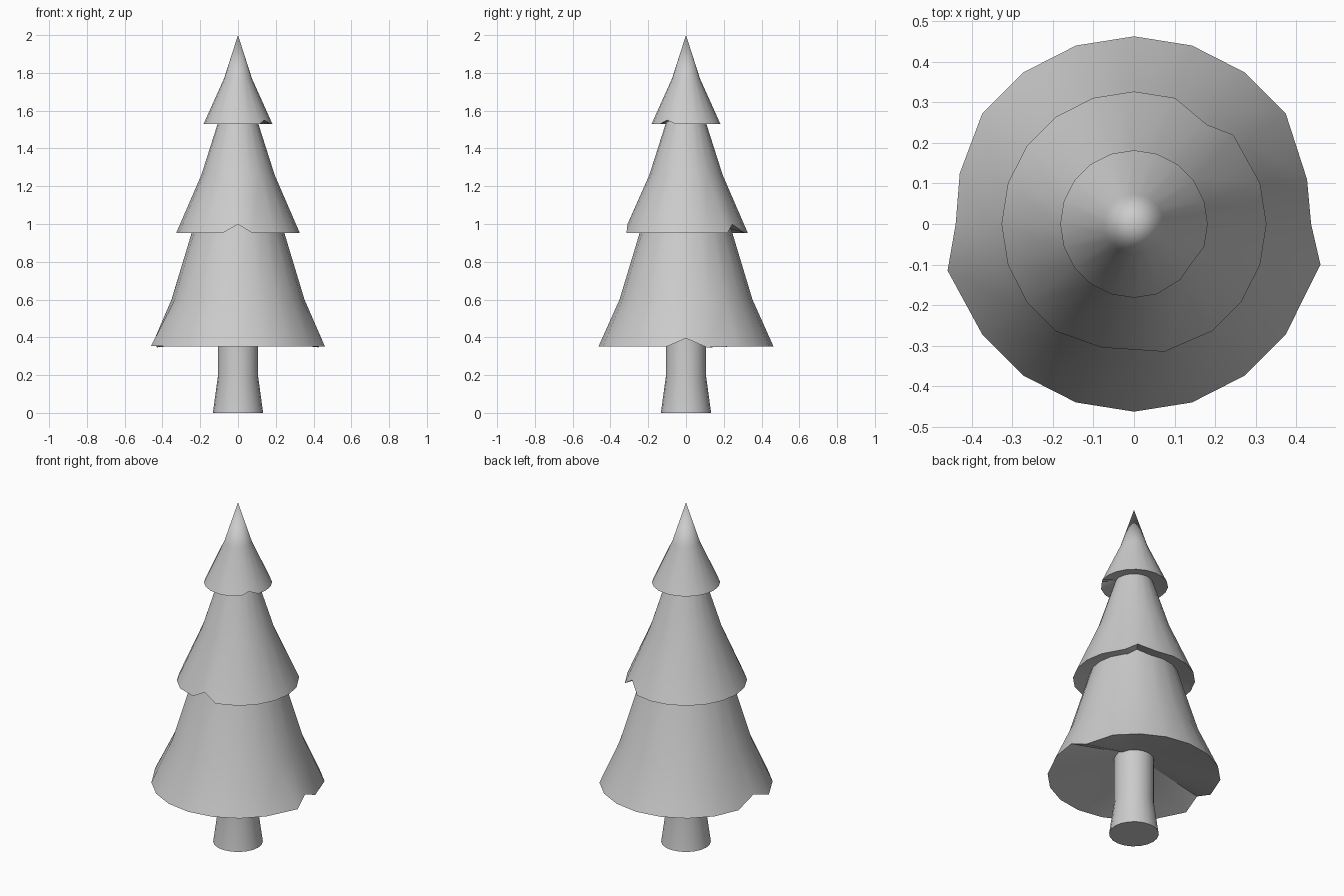
import bpy, bmesh, math

if "Cube" in bpy.data.objects:
    bpy.data.objects.remove(bpy.data.objects["Cube"])

SIDES = 20


def lathe(name, rings, nicks={}, tip=None, under=None):
    """Stack rings (radius, z); nicks move rim vertices: index -> (x, y, z)."""
    bm = bmesh.new()
    loops = []
    for k, (r, z) in enumerate(rings):
        loop = []
        for i in range(SIDES):
            a = 2 * math.pi * i / SIDES
            co = (r * math.cos(a), r * math.sin(a), z)
            if k == 0:
                co = nicks.get(i, co)
            loop.append(bm.verts.new(co))
        loops.append(loop)
    for lo, hi in zip(loops, loops[1:]):
        for i in range(SIDES):
            j = (i + 1) % SIDES
            bm.faces.new((lo[i], lo[j], hi[j], hi[i]))
    # Close each end with a fan to a point, or a flat cap
    for loop, z in ((loops[0], under), (loops[-1], tip)):
        if z is None:
            bm.faces.new(loop)
        else:
            c = bm.verts.new((0, 0, z))
            for i in range(SIDES):
                bm.faces.new((loop[i], loop[(i + 1) % SIDES], c))
    bmesh.ops.recalc_face_normals(bm, faces=bm.faces)
    mesh = bpy.data.meshes.new(name)
    bm.to_mesh(mesh)
    bm.free()
    ob = bpy.data.objects.new(name, mesh)
    bpy.context.collection.objects.link(ob)
    bpy.ops.object.select_all(action='DESELECT')
    ob.select_set(True)
    bpy.context.view_layer.objects.active = ob
    bpy.ops.object.shade_smooth_by_angle(angle=math.radians(35))
    return ob


# Trunk with flared foot
lathe("trunk", [(0.133, 0), (0.107, 0.19), (0.107, 0.52)])

# Bottom branches, nicked on both sides
lathe("bottom_branches", [(0.463, 0.352), (0.352, 0.60), (0.216, 1.05)],
      {0: (0.437, 0, 0.395), 1: (0.427, 0.11, 0.347), 19: (0.46, -0.10, 0.352),
       10: (-0.44, 0, 0.395), 9: (-0.43, 0.125, 0.347), 11: (-0.46, -0.115, 0.355)},
      under=0.49)

# Middle branches, nicked at the front and back right
lathe("middle_branches", [(0.327, 0.953), (0.194, 1.26), (0.092, 1.58)],
      {15: (0, -0.31, 0.998), 14: (-0.08, -0.305, 0.953), 16: (0.075, -0.315, 0.953),
       3: (0.18, 0.245, 0.998), 2: (0.245, 0.22, 0.953)},
      under=1.04)

# Top branches ending in the tip, nicked at the front right
lathe("top_branches", [(0.182, 1.53), (0.074, 1.77)],
      {18: (0.14, -0.10, 1.55), 17: (0.115, -0.137, 1.53)},
      tip=2.0, under=1.57)
